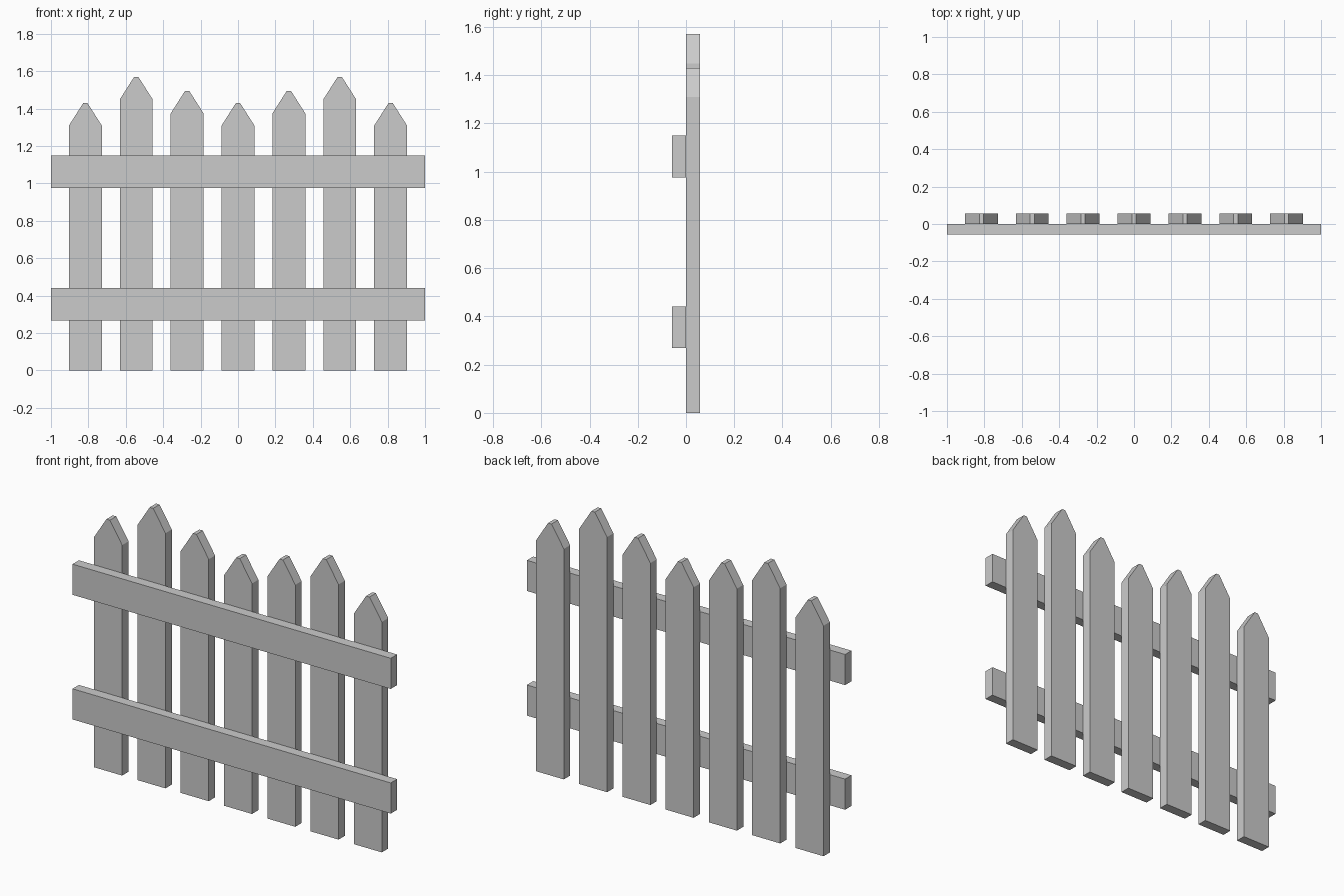
import bpy, bmesh

if "Cube" in bpy.data.objects:
    bpy.data.objects.remove(bpy.data.objects["Cube"])

THICK = 0.057      # board thickness
HALF_W = 0.088     # half the picket width
TIP = 0.011        # half the blunt tip width
POINT_H = 0.121    # height of the pointed part
SPACING = 0.272


def board(name, profile, y0, y1):
    """Extrude an x-z outline from y0 back to y1."""
    bm = bmesh.new()
    face = bm.faces.new([bm.verts.new((x, y0, z)) for x, z in profile])
    ext = bmesh.ops.extrude_face_region(bm, geom=[face])
    moved = [v for v in ext["geom"] if isinstance(v, bmesh.types.BMVert)]
    bmesh.ops.translate(bm, verts=moved, vec=(0, y1 - y0, 0))
    bmesh.ops.recalc_face_normals(bm, faces=bm.faces)
    mesh = bpy.data.meshes.new(name)
    bm.to_mesh(mesh)
    bm.free()
    obj = bpy.data.objects.new(name, mesh)
    bpy.context.collection.objects.link(obj)


# Pointed pickets of uneven height, symmetric about the middle
for i, top in enumerate([1.43, 1.57, 1.495, 1.43, 1.495, 1.57, 1.43]):
    x = (i - 3) * SPACING
    shoulder = top - POINT_H
    board(f"picket_{i + 1}",
          [(x - HALF_W, 0), (x + HALF_W, 0), (x + HALF_W, shoulder),
           (x + TIP, top), (x - TIP, top), (x - HALF_W, shoulder)],
          0, THICK)

# Two horizontal rails across the front
for name, z0, z1 in (("lower_rail", 0.268, 0.442), ("upper_rail", 0.976, 1.15)):
    board(name, [(-1, z0), (1, z0), (1, z1), (-1, z1)], -THICK, 0)
